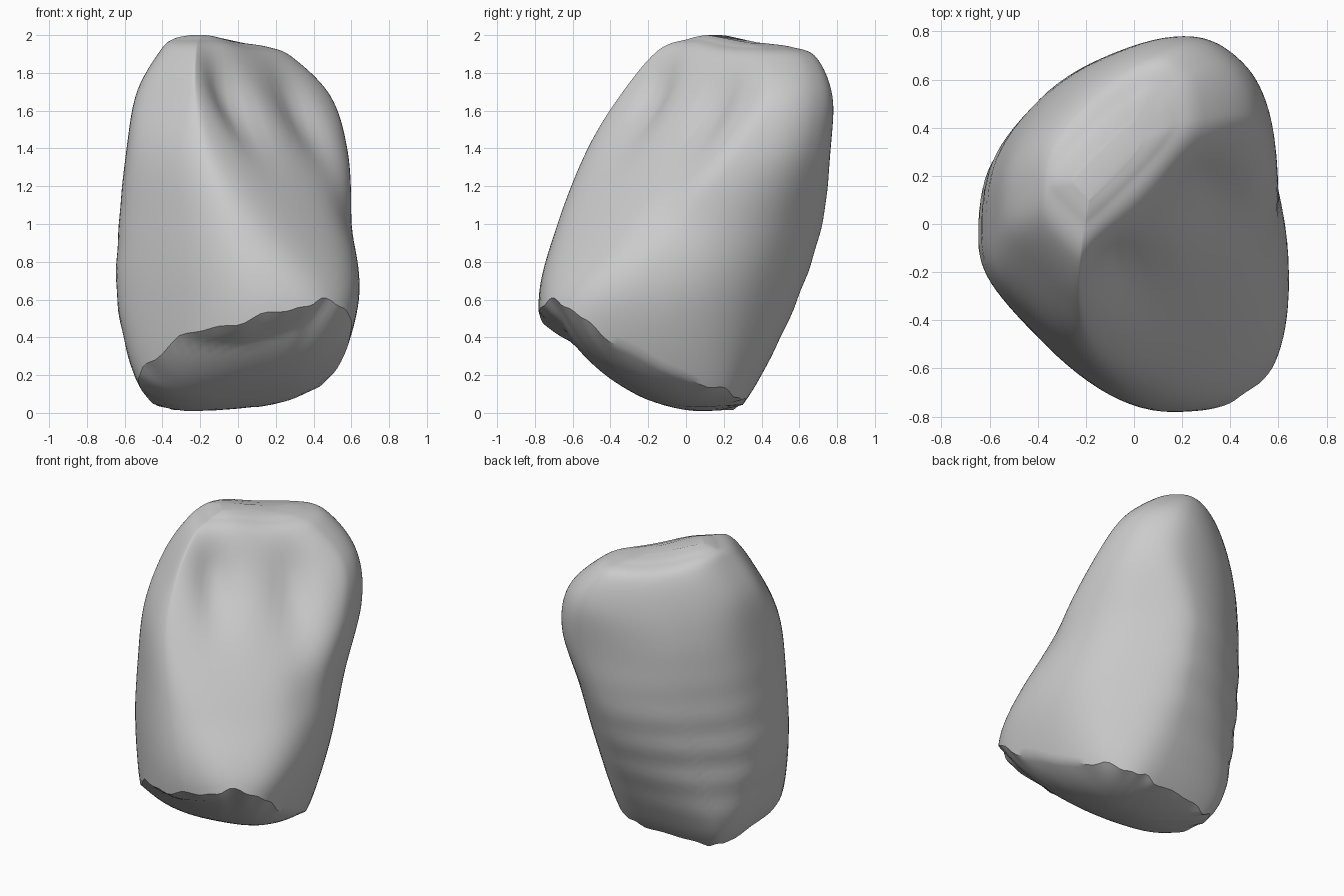
import bpy, bmesh
from math import sin, cos, pi, exp, sqrt
from mathutils import Vector

default = bpy.data.objects.get("Cube")
if default:
    bpy.data.objects.remove(default, do_unlink=True)

SEGMENTS, WALL_ROWS, ROOT_ROWS = 96, 64, 16

# Crown cross-sections: height, then reach in eight directions, every 45 degrees from +x
SECTIONS = [
    (0.0, 0.36, 0.36, 0.27, 0.42, 0.42, 0.49, 0.62, 0.65),
    (0.2, 0.52, 0.44, 0.4, 0.54, 0.55, 0.59, 0.72, 0.8),
    (0.6, 0.64, 0.56, 0.59, 0.605, 0.64, 0.615, 0.78, 0.83),
    (1.0, 0.61, 0.67, 0.72, 0.64, 0.63, 0.6, 0.68, 0.59),
    (1.4, 0.58, 0.785, 0.765, 0.635, 0.59, 0.555, 0.52, 0.31),
    (1.7, 0.49, 0.765, 0.775, 0.59, 0.535, 0.42, 0.335, 0.1),
    (1.92, 0.29, 0.61, 0.69, 0.51, 0.41, 0.27, 0.15, -0.04),
    (1.98, 0.16, 0.46, 0.56, 0.4, 0.34, 0.14, -0.01, -0.14),
    (2.0, 0.03, 0.3, 0.42, 0.31, 0.25, 0.06, -0.1, -0.2),
]
# Where the outline touches each side, and how full each corner is
SLIDE = (0.4, 0.5, 0.3, 0.5, 0.65, 0.5, 0.5, 0.5)
FULL = (1.0, 1.2, 0.8, 1.5, 1.6, 1.0, 1.2, 1.2)

# Hollows on the inner face: position along the edge, height, widths, depth
HOLLOWS = [
    (-0.16, 1.63, 0.12, 0.22, 0.08),
    (0.32, 1.58, 0.13, 0.24, 0.07),
    (0.36, 1.05, 0.14, 0.16, 0.03),
]

ALONG = Vector((1, 1, 0)).normalized()
ACROSS = Vector((-1, 1, 0)).normalized()


def section_at(t):
    """Smooth interpolation between neighbouring cross-sections."""
    last = len(SECTIONS) - 1
    i = min(int(t), last - 1)
    f = t - i
    rows = [SECTIONS[max(0, min(last, i + k))] for k in (-1, 0, 1, 2)]
    return [b + f * ((c - a) + f * ((2 * a - 5 * b + 4 * c - d)
            + f * (3 * (b - c) + d - a))) / 2 for a, b, c, d in zip(*rows)]


def corner(reach, k):
    """Corner of the octagon between sides k and k + 1."""
    a, h, h2 = k * pi / 4, reach[k % 8], reach[(k + 1) % 8]
    side = h2 * sqrt(2) - h
    return Vector((cos(a) * h - sin(a) * side, sin(a) * h + cos(a) * side, 0))


def crown_point(angle, t):
    z, *reach = section_at(t)
    # Rounded octagon, touching each side once
    k = int(angle / (pi / 4))
    f = angle / (pi / 4) - k
    before, here, after = (corner(reach, k + d) for d in (-1, 0, 1))
    start = before.lerp(here, SLIDE[k])
    end = here.lerp(after, SLIDE[(k + 1) % 8])
    a, b, c = (1 - f) ** 2, 2 * FULL[k] * f * (1 - f), f ** 2
    p = (start * a + here * b + end * c) / (a + b + c)
    u = p.dot(ALONG)
    facing = cos(angle - 3 * pi / 4)
    inner, outer = max(0, -facing), max(0, facing)
    for hu, hz, wu, wz, depth in HOLLOWS:
        p += ACROSS * inner * depth * exp(-((u - hu) / wu) ** 2 - ((z - hz) / wz) ** 2)
    # Faint growth ridges on the outer face
    p += ACROSS * outer * 0.005 * sin(z * 27) * exp(-((z - 0.65) / 0.45) ** 2)
    # The cutting edge steps down a little past its near corner
    p.z = z - 0.045 * (1 - exp(-(max(0, u + 0.06) / 0.2) ** 2)) * (z / 2) ** 4
    return p


def neck_height(p):
    slope = 0.14 + 0.1 * p.x - 0.3 * p.y + 0.45 * min(0, p.y) ** 2
    return min(slope, 0.48 + 0.25 * p.x, 0.6)


def ragged(angle):
    return 0.01 * sin(11 * angle) + 0.008 * sin(19 * angle + 1)


def neck_parameter(angle):
    """Find where the crown wall meets the neck line."""
    low, high = 0.0, 4.0
    for _ in range(24):
        mid = (low + high) / 2
        p = crown_point(angle, mid)
        if p.z < neck_height(p) + ragged(angle):
            low = mid
        else:
            high = mid
    return high


def root_point(rim_point, angle, f):
    """Underside: the neck surface, bulging down towards its middle."""
    p = centre.lerp(rim_point, f)
    bulge = (0.12 - 0.1 * p.y) * (1 - f ** 3)
    p.z = neck_height(p) + ragged(angle) * f ** 8 - bulge
    return p


angles = [2 * pi * i / SEGMENTS for i in range(SEGMENTS)]
starts = [neck_parameter(a) for a in angles]
top = len(SECTIONS) - 1
rim = [crown_point(a, t) for a, t in zip(angles, starts)]
centre = sum(rim, Vector()) / SEGMENTS

# Rings from the underside, over the neck, up to the cutting edge
rings = [[root_point(p, a, r / ROOT_ROWS) for p, a in zip(rim, angles)]
         for r in range(1, ROOT_ROWS)]
rings += [[crown_point(a, t + (top - t) * r / WALL_ROWS) for a, t in zip(angles, starts)]
          for r in range(WALL_ROWS + 1)]

bm = bmesh.new()
loops = [[bm.verts.new(p) for p in ring] for ring in rings]
for lower, upper in zip(loops, loops[1:]):
    for i in range(SEGMENTS):
        j = (i + 1) % SEGMENTS
        bm.faces.new((lower[i], lower[j], upper[j], upper[i]))
bm.faces.new(loops[0][::-1])
bm.faces.new(loops[-1])
bmesh.ops.recalc_face_normals(bm, faces=bm.faces)

mesh = bpy.data.meshes.new("tooth_crown")
bm.to_mesh(mesh)
bm.free()
tooth = bpy.data.objects.new("tooth_crown", mesh)
bpy.context.collection.objects.link(tooth)

# Plain grey finish
grey = bpy.data.materials.new("light grey")
grey.use_nodes = True
colour = (0.6, 0.6, 0.6, 1)
grey.diffuse_color = colour
grey.node_tree.nodes["Principled BSDF"].inputs["Base Color"].default_value = colour
mesh.materials.append(grey)

bpy.ops.object.select_all(action="DESELECT")
tooth.select_set(True)
bpy.context.view_layer.objects.active = tooth
bpy.ops.object.shade_smooth_by_angle(angle=0.6)
